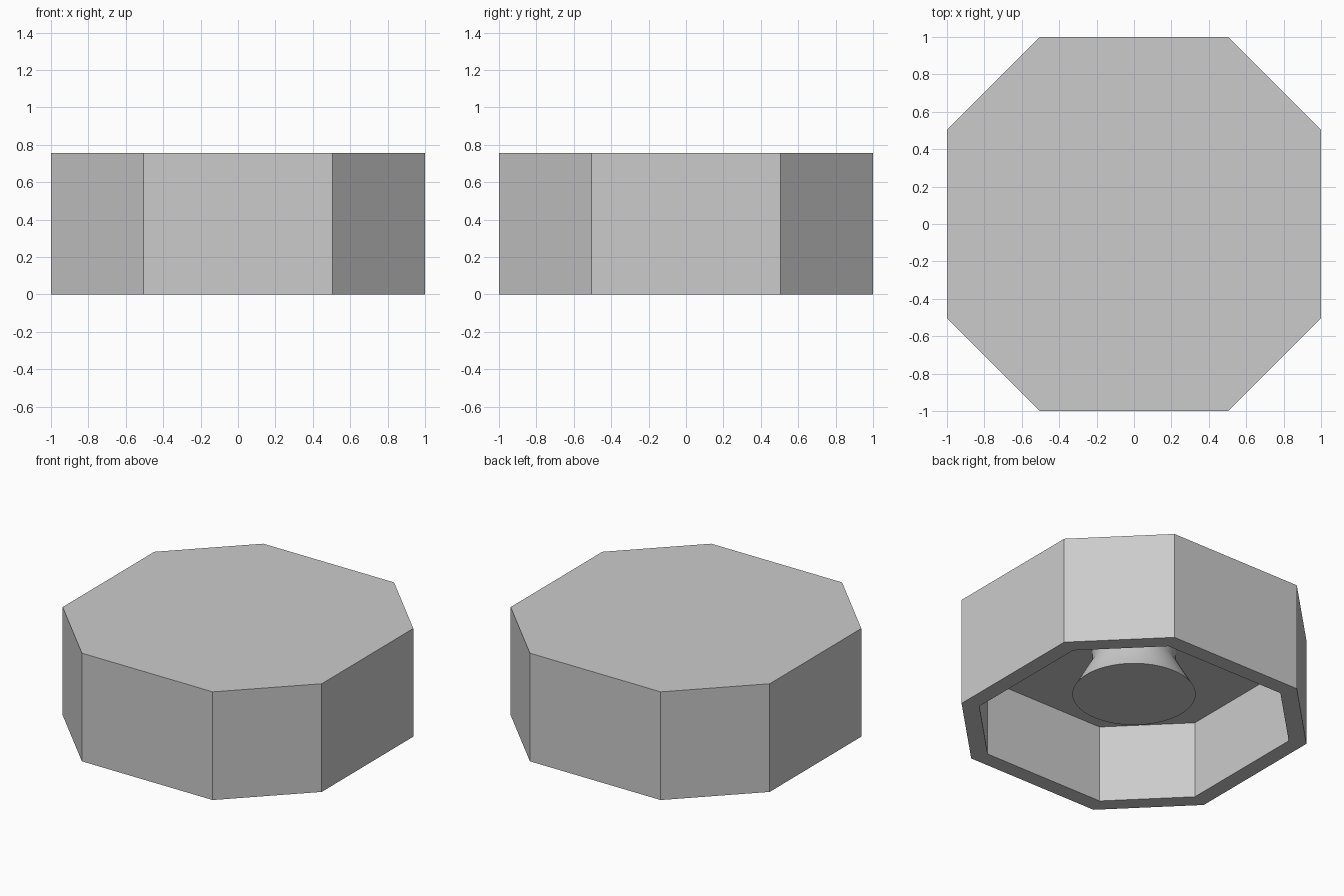
import bpy
import bmesh
import math

cube = bpy.data.objects.get("Cube")
if cube:
    bpy.data.objects.remove(cube, do_unlink=True)

# Single plain grey
grey = bpy.data.materials.new("light_grey")
grey.use_nodes = True
grey.diffuse_color = (0.6, 0.6, 0.6, 1)
grey.node_tree.nodes["Principled BSDF"].inputs["Base Color"].default_value = (0.6, 0.6, 0.6, 1)


def octagon(apothem, half_side):
    """Chamfered-square outline, counter-clockwise."""
    a, h = apothem, half_side
    return [(a, -h), (a, h), (h, a), (-h, a), (-a, h), (-a, -h), (-h, -a), (h, -a)]


def circle(radius, sides=64):
    return [(radius * math.cos(2 * math.pi * i / sides),
             radius * math.sin(2 * math.pi * i / sides)) for i in range(sides)]


def loft(name, sections):
    """Bridge successive (outline, z) sections and cap both ends."""
    bm = bmesh.new()
    rings = [[bm.verts.new((x, y, z)) for x, y in outline] for outline, z in sections]
    for low, high in zip(rings, rings[1:]):
        n = len(low)
        for i in range(n):
            j = (i + 1) % n
            bm.faces.new((low[i], low[j], high[j], high[i]))
    bm.faces.new(rings[0])
    bm.faces.new(rings[-1])
    bmesh.ops.recalc_face_normals(bm, faces=bm.faces)
    mesh = bpy.data.meshes.new(name)
    bm.to_mesh(mesh)
    bm.free()
    mesh.materials.append(grey)
    obj = bpy.data.objects.new(name, mesh)
    bpy.context.collection.objects.link(obj)
    return obj


# Hollow octagonal cap: top, outer wall, bottom rim, inner wall, recessed ceiling
outer = octagon(1.0, 0.505)
inner = octagon(0.89, 0.462)
ceiling_z = 0.54
loft("octagonal_cap", [(outer, 0.755), (outer, 0), (inner, 0), (inner, ceiling_z)])

# Central stem: flared foot narrowing to a straight neck under the ceiling
stem = loft("flared_stem", [(circle(0.39), 0.215), (circle(0.265), 0.44),
                            (circle(0.265), ceiling_z)])
bpy.ops.object.select_all(action='DESELECT')
stem.select_set(True)
bpy.context.view_layer.objects.active = stem
bpy.ops.object.shade_smooth_by_angle(angle=math.radians(35))
